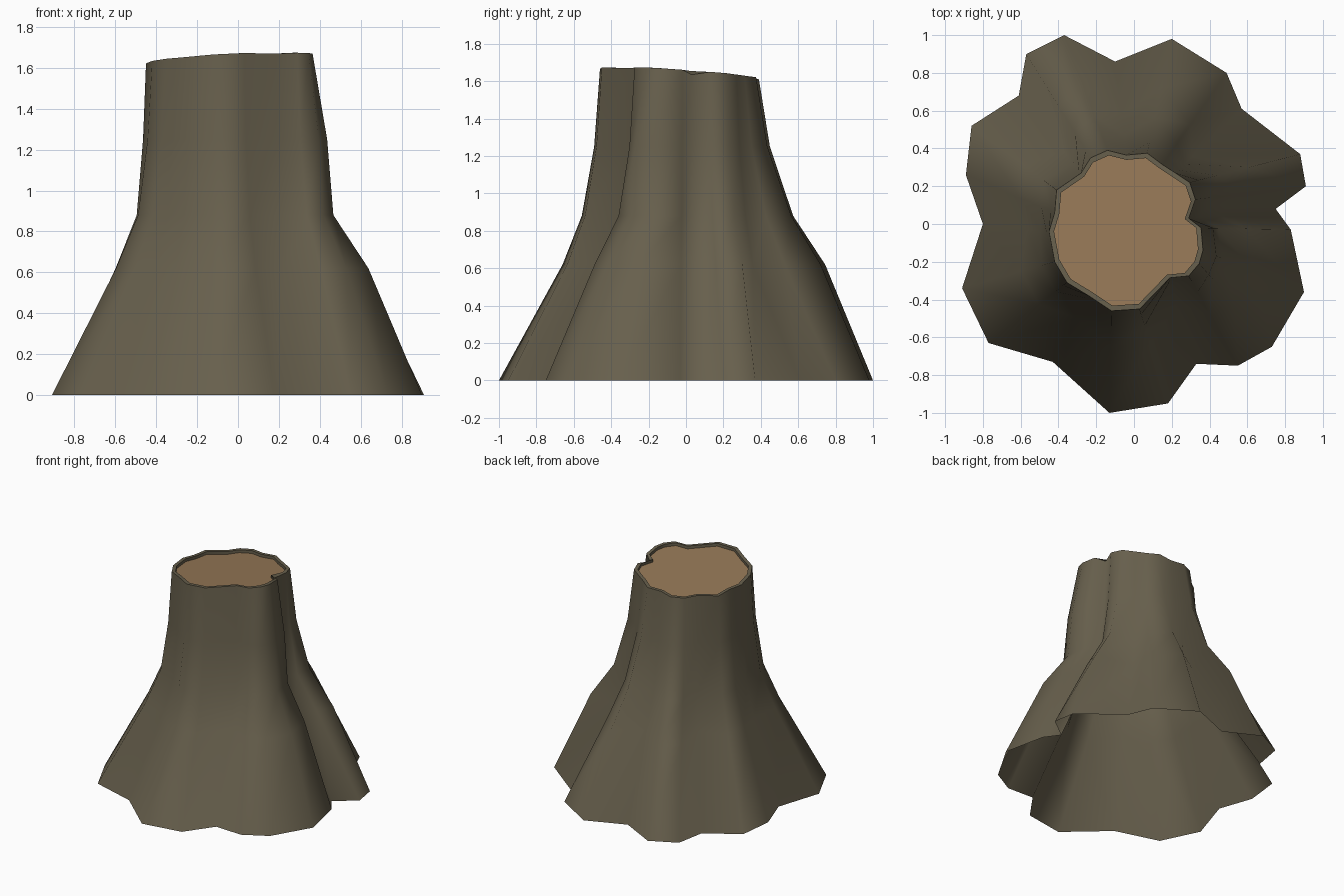
import bpy, bmesh

if "Cube" in bpy.data.objects:
    bpy.data.objects.remove(bpy.data.objects["Cube"])

def material(name, rgb):
    m = bpy.data.materials.new(name)
    m.diffuse_color = (*rgb, 1)
    m.use_nodes = True
    m.node_tree.nodes["Principled BSDF"].inputs["Base Color"].default_value = m.diffuse_color
    return m

bark = material("bark", (0.135, 0.115, 0.073))
wood = material("cut_wood", (0.305, 0.19, 0.095))

# Outline points: base x, y, cut-top x, y, share of the way in at z = 0.62 and 0.88
OUTLINE = [
    (0.91, 0.20, 0.325, 0.13, .58, .85), (0.88, 0.37, 0.295, 0.22, .46, .75),
    (0.57, 0.61, 0.22, 0.27, .75, .86), (0.49, 0.80, 0.15, 0.315, .56, .77),
    (0.20, 0.98, 0.07, 0.375, .43, .69), (-0.10, 0.86, -0.04, 0.365, .56, .78),
    (-0.37, 1.00, -0.14, 0.39, .42, .70), (-0.57, 0.90, -0.23, 0.35, .50, .76),
    (-0.61, 0.68, -0.28, 0.27, .72, .88), (-0.86, 0.52, -0.41, 0.18, .62, .85),
    (-0.89, 0.26, -0.42, 0.06, .62, .85), (-0.80, 0.00, -0.45, -0.04, .66, .87),
    (-0.91, -0.34, -0.42, -0.20, .64, .86), (-0.77, -0.63, -0.355, -0.31, .64, .85),
    (-0.43, -0.73, -0.24, -0.38, .67, .88), (-0.13, -1.00, -0.12, -0.46, .63, .82),
    (0.18, -0.95, 0.03, -0.45, .63, .82), (0.33, -0.74, 0.19, -0.285, .71, .93),
    (0.55, -0.75, 0.29, -0.275, .55, .82), (0.73, -0.65, 0.345, -0.21, .52, .81),
    (0.90, -0.36, 0.365, -0.14, .49, .81), (0.83, -0.03, 0.355, -0.02, .50, .81),
    (0.75, 0.08, 0.29, 0.03, .66, .88),
]
CX, CY = -0.04, -0.03

def top_z(x, y):
    # the cut slopes slightly down to the back left
    return 1.642 + 0.05 * x - 0.065 * y

def ring(bm, height, share):
    # share(point) = how far the point has moved from base to cut
    out = []
    for p in OUTLINE:
        bx, by, tx, ty = p[:4]
        t = share(p)
        z = top_z(tx, ty) if height is None else height
        out.append(bm.verts.new((bx + (tx - bx) * t, by + (ty - by) * t, z)))
    return out

def upper_share(p):
    # the right-hand roots stay wide for longer
    left = 0.7 if p[0] > 0.7 and p[1] < 0 else 0.32
    return 1 - (1 - p[5]) * left

def inner_ring(bm, drop, scale=0.935):
    return [bm.verts.new((CX + (p[2] - CX) * scale, CY + (p[3] - CY) * scale,
                          top_z(p[2], p[3]) - drop)) for p in OUTLINE]

def bridge(bm, a, b):
    n = len(a)
    for i in range(n):
        j = (i + 1) % n
        bm.faces.new((a[i], a[j], b[j], b[i])).smooth = True

def crisp(bm, loop):
    # keep the edge loop sharp while the bark stays smooth
    for i in range(len(loop)):
        bm.edges.get((loop[i], loop[(i + 1) % len(loop)])).smooth = False

def finish(bm, name, mat):
    me = bpy.data.meshes.new(name)
    bm.to_mesh(me)
    bm.free()
    ob = bpy.data.objects.new(name, me)
    bpy.context.collection.objects.link(ob)
    me.materials.append(mat)
    return ob

# Bark shell: open underneath, flared roots, rim folded inwards at the cut
bm = bmesh.new()
rings = [ring(bm, 0, lambda p: 0), ring(bm, 0.62, lambda p: p[4]),
         ring(bm, 0.88, lambda p: p[5]), ring(bm, 1.25, upper_share),
         ring(bm, None, lambda p: 1),
         inner_ring(bm, 0.0), inner_ring(bm, 0.025)]
for a, b in zip(rings, rings[1:]):
    bridge(bm, a, b)
rings[4][-1].co.z -= 0.02   # small dip in the rim at the deep right fold
crisp(bm, rings[4])
crisp(bm, rings[5])
finish(bm, "stump_bark", bark)

# Cut wood face, sunk just below the rim
bm = bmesh.new()
edge = inner_ring(bm, 0.022)
centre = bm.verts.new((CX, CY, top_z(CX, CY) - 0.022))
for i in range(len(edge)):
    bm.faces.new((edge[i], edge[(i + 1) % len(edge)], centre))
finish(bm, "cut_face", wood)
